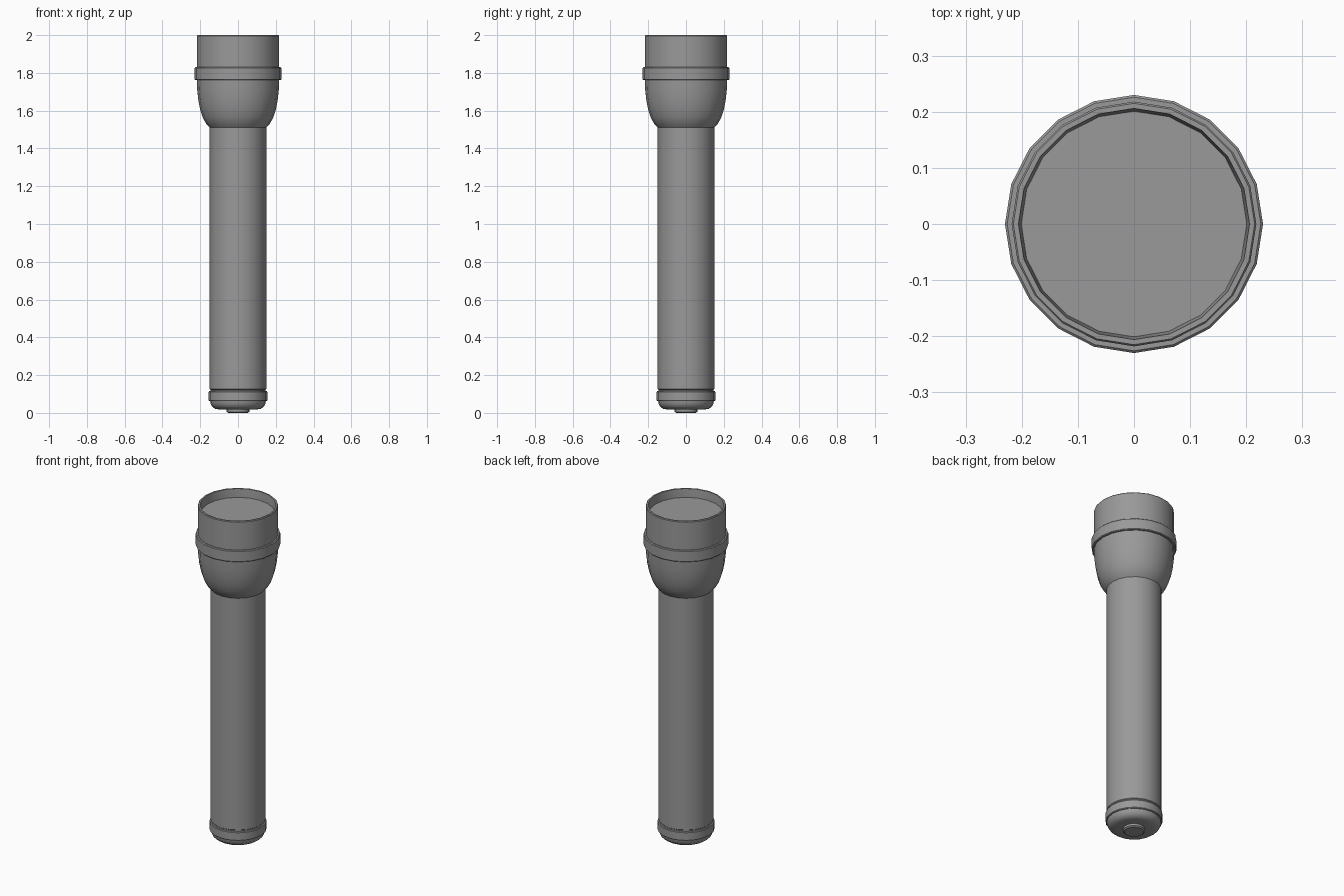
import bpy, bmesh, math

cube = bpy.data.objects.get("Cube")
if cube:
    bpy.data.objects.remove(cube, do_unlink=True)

SIDES = 20

metal = bpy.data.materials.new("grey metal")
metal.use_nodes = True
grey = (0.32, 0.32, 0.32, 1)
metal.diffuse_color = grey
metal.node_tree.nodes["Principled BSDF"].inputs["Base Color"].default_value = grey


def lathe(name, profile, closed=False):
    """Turn a (radius, height) profile about z; open ends are capped."""
    bm = bmesh.new()
    rings = []
    for r, z in profile:
        angles = [math.tau * i / SIDES for i in range(SIDES)]
        rings.append([bm.verts.new((r * math.cos(a), r * math.sin(a), z)) for a in angles])
    pairs = list(zip(rings, rings[1:]))
    if closed:
        pairs.append((rings[-1], rings[0]))
    else:
        bm.faces.new(rings[0])
        bm.faces.new(rings[-1])
    for low, high in pairs:
        for i in range(SIDES):
            j = (i + 1) % SIDES
            bm.faces.new((low[i], low[j], high[j], high[i]))
    bmesh.ops.recalc_face_normals(bm, faces=bm.faces)
    mesh = bpy.data.meshes.new(name)
    bm.to_mesh(mesh)
    bm.free()
    mesh.materials.append(metal)
    obj = bpy.data.objects.new(name, mesh)
    bpy.context.collection.objects.link(obj)
    bpy.ops.object.select_all(action="DESELECT")
    obj.select_set(True)
    bpy.context.view_layer.objects.active = obj
    bpy.ops.object.shade_smooth_by_angle(angle=math.radians(32))
    return obj


# Tail end: button, rounded cap and collar
lathe("tail_button", [(0.052, 0), (0.06, 0.006), (0.06, 0.03)])
lathe("tail_cap", [(0.10, 0.018), (0.122, 0.022), (0.138, 0.034), (0.146, 0.05), (0.148, 0.07)])
lathe("tail_collar", [(0.152, 0.062), (0.155, 0.066), (0.155, 0.111), (0.152, 0.115)])

# Long grip tube
lathe("barrel", [(0.145, 0.11), (0.145, 0.122), (0.15, 0.126), (0.15, 1.52)])

# Flared bowl under the head
lathe("head_bowl", [(0.15, 1.51), (0.168, 1.53), (0.186, 1.562), (0.2, 1.605),
                    (0.21, 1.655), (0.216, 1.71), (0.218, 1.77)])

# Raised band round the head
lathe("head_band", [(0.226, 1.762), (0.23, 1.766), (0.23, 1.826), (0.226, 1.83)])

# Hollow bezel with a sunken lens
lathe("bezel", [(0.218, 1.82), (0.218, 1.996), (0.215, 2.0), (0.206, 2.0),
                (0.2, 1.94), (0.2, 1.82)], closed=True)
lathe("lens", [(0.201, 1.93), (0.201, 1.95)])
